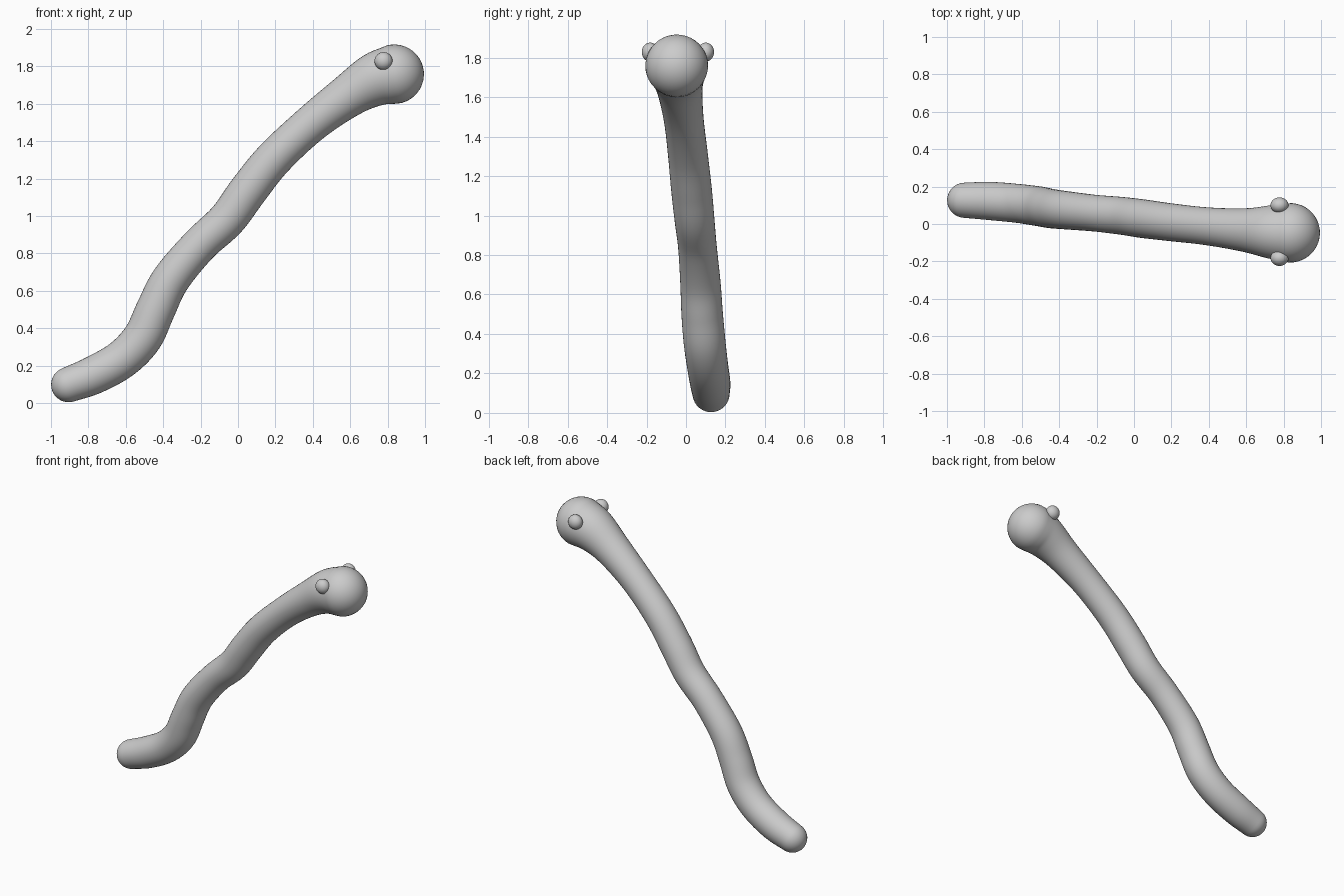
import bpy, bmesh, math
from mathutils import Vector

if "Cube" in bpy.data.objects:
    bpy.data.objects.remove(bpy.data.objects["Cube"])

# Centre line of the body: x, y, z, radius
PATH = [
    (-0.905, 0.127, 0.098, 0.094), (-0.77, 0.123, 0.150, 0.102),
    (-0.62, 0.110, 0.235, 0.104), (-0.51, 0.095, 0.350, 0.106),
    (-0.44, 0.082, 0.500, 0.105), (-0.36, 0.073, 0.660, 0.102),
    (-0.21, 0.058, 0.840, 0.098), (-0.06, 0.043, 0.980, 0.101),
    (0.05, 0.028, 1.130, 0.103), (0.19, 0.010, 1.305, 0.101),
    (0.39, -0.012, 1.492, 0.101), (0.59, -0.032, 1.643, 0.116),
    (0.73, -0.042, 1.727, 0.143), (0.835, -0.047, 1.758, 0.159),
]
SIDES = 40
STEPS = 6
CAP = 10


def catmull(p0, p1, p2, p3, t):
    return 0.5 * (2 * p1 + (p2 - p0) * t + (2 * p0 - 5 * p1 + 4 * p2 - p3) * t ** 2
                  + (3 * p1 - p0 - 3 * p2 + p3) * t ** 3)


def sample_path():
    pts = [Vector(p) for p in PATH]
    pts = [2 * pts[0] - pts[1]] + pts + [2 * pts[-1] - pts[-2]]
    out = [catmull(*pts[i:i + 4], s / STEPS)
           for i in range(len(pts) - 3) for s in range(STEPS)]
    out.append(pts[-2])
    return [(p.xyz, p.w) for p in out]


def build_body():
    line = sample_path()
    n = len(line)
    rings = []
    for i, (c, r) in enumerate(line):
        t = (line[min(i + 1, n - 1)][0] - line[max(i - 1, 0)][0]).normalized()
        rings.append((c, t, r))
    # Rounded ends
    angles = [math.pi / 2 * k / CAP for k in range(1, CAP)]
    c0, t0, r0 = rings[0]
    c1, t1, r1 = rings[-1]
    tail = [(c0 - t0 * r0 * math.sin(a), t0, r0 * math.cos(a)) for a in reversed(angles)]
    head = [(c1 + t1 * r1 * math.sin(a), t1, r1 * math.cos(a)) for a in angles]
    rings = tail + rings + head

    bm = bmesh.new()
    loops = []
    for c, t, r in rings:
        u = Vector((0, 1, 0))
        u = (u - t * u.dot(t)).normalized()
        v = t.cross(u)
        loops.append([bm.verts.new(c + r * (u * math.cos(a) + v * math.sin(a)))
                      for a in (2 * math.pi * k / SIDES for k in range(SIDES))])
    for a, b in zip(loops, loops[1:]):
        for k in range(SIDES):
            j = (k + 1) % SIDES
            bm.faces.new((a[k], a[j], b[j], b[k]))
    for ring, tip in ((loops[0], c0 - t0 * r0), (loops[-1], c1 + t1 * r1)):
        pole = bm.verts.new(tip)
        for k in range(SIDES):
            bm.faces.new((ring[k], ring[(k + 1) % SIDES], pole))
    bmesh.ops.recalc_face_normals(bm, faces=bm.faces)
    for f in bm.faces:
        f.smooth = True
    mesh = bpy.data.meshes.new("worm_body")
    bm.to_mesh(mesh)
    bm.free()
    bpy.context.collection.objects.link(bpy.data.objects.new("worm_body", mesh))


build_body()

# Eyes on both sides of the head
for name, side in (("left_eye", 1), ("right_eye", -1)):
    bpy.ops.mesh.primitive_uv_sphere_add(
        segments=32, ring_count=16, radius=0.048,
        location=(0.778, -0.041 + side * 0.141, 1.828))
    eye = bpy.context.object
    eye.name = name
    eye.scale.y = 0.88
    bpy.ops.object.shade_smooth()
